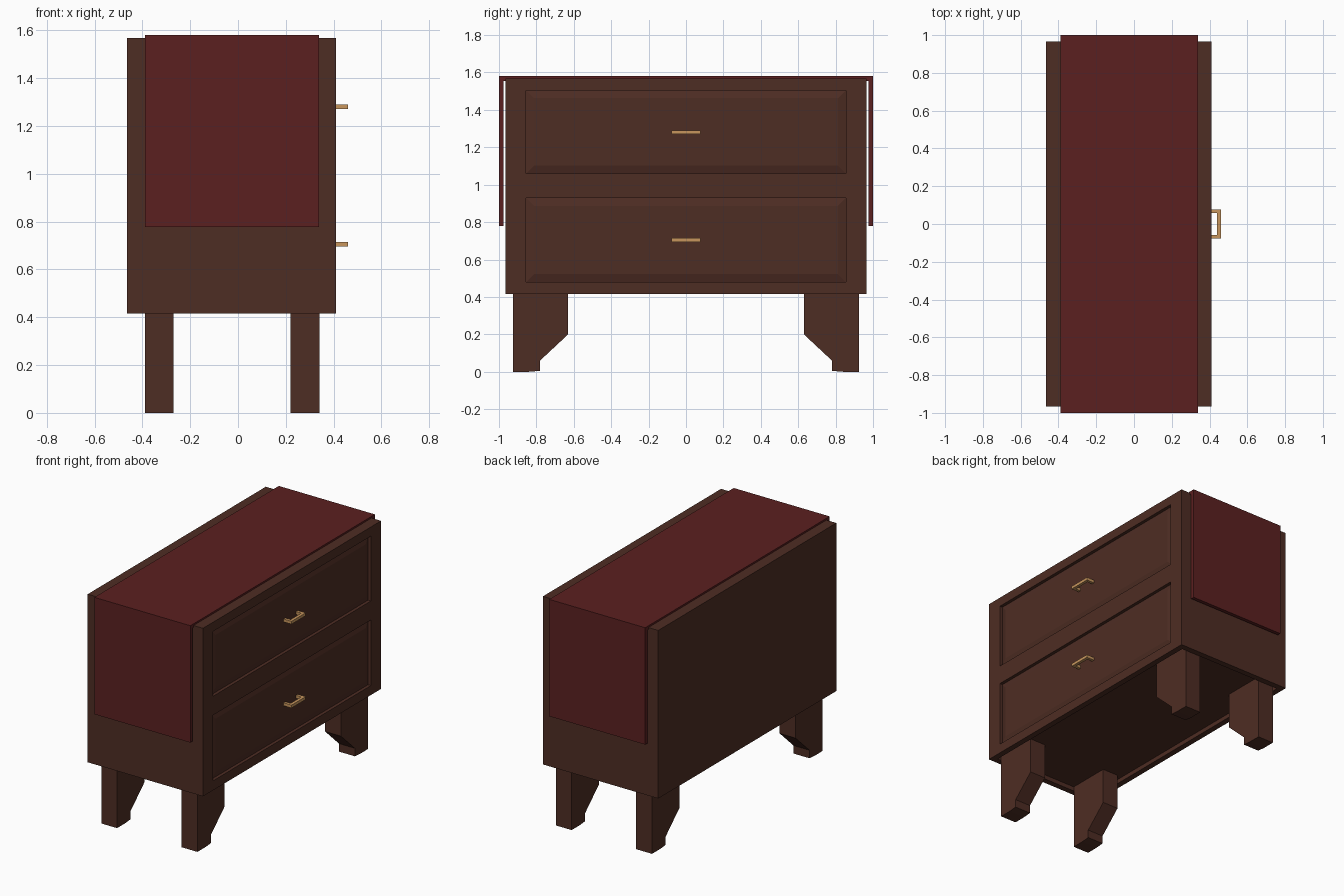
import bpy, bmesh

if "Cube" in bpy.data.objects:
    bpy.data.objects.remove(bpy.data.objects["Cube"])


def material(name, rgb):
    m = bpy.data.materials.new(name)
    m.diffuse_color = (*rgb, 1)
    m.use_nodes = True
    m.node_tree.nodes["Principled BSDF"].inputs["Base Color"].default_value = m.diffuse_color
    return m


WOOD = material("dark wood", (0.076, 0.026, 0.017))
RED = material("dark red cloth", (0.105, 0.0145, 0.0145))
BRASS = material("brass", (0.58, 0.305, 0.11))


def finish(name, bm, mat):
    bmesh.ops.recalc_face_normals(bm, faces=bm.faces)
    me = bpy.data.meshes.new(name)
    bm.to_mesh(me)
    bm.free()
    me.materials.append(mat)
    ob = bpy.data.objects.new(name, me)
    bpy.context.collection.objects.link(ob)
    return ob


def add_box(bm, x, y, z):
    vs = bmesh.ops.create_cube(bm, size=1)["verts"]
    for v in vs:
        v.co = [r[0] if c < 0 else r[1] for c, r in zip(v.co, (x, y, z))]
    return vs


def box(name, x, y, z, mat):
    bm = bmesh.new()
    add_box(bm, x, y, z)
    return finish(name, bm, mat)


def extrude_x(name, profile, x0, x1, mat):
    """Solid from a (y, z) outline, extruded along x."""
    bm = bmesh.new()
    f = bm.faces.new([bm.verts.new((x0, y, z)) for y, z in profile])
    ext = bmesh.ops.extrude_face_region(bm, geom=[f])["geom"]
    for v in ext:
        if isinstance(v, bmesh.types.BMVert):
            v.co.x = x1
    return finish(name, bm, mat)


DRAWERS = {"upper": (1.06, 1.505, 1.28), "lower": (0.48, 0.93, 0.705)}

# Cabinet body, with recesses for the drawers and under the base
body = box("cabinet_body", (-0.465, 0.41), (-0.965, 0.965), (0.415, 1.568), WOOD)
cutters = [box(n + "_drawer_cutter", (0.37, 0.5), (-0.855, 0.855), d[:2], WOOD)
           for n, d in DRAWERS.items()]
cutters.append(box("base_cutter", (-0.425, 0.37), (-0.925, 0.925), (0.3, 0.445), WOOD))
for c in cutters:
    mod = body.modifiers.new(c.name, "BOOLEAN")
    mod.operation = "DIFFERENCE"
    mod.object = c
    c.hide_render = True
    c.hide_set(True)

# Drawer fronts with a slightly raised centre, and their handles
for n, (z0, z1, zh) in DRAWERS.items():
    bm = bmesh.new()
    add_box(bm, (0.365, 0.388), (-0.855, 0.855), (z0, z1))
    bm.normal_update()
    front = max(bm.faces, key=lambda f: f.calc_center_median().x)
    bmesh.ops.inset_region(bm, faces=[front], thickness=0.06)
    for v in front.verts:
        v.co.x += 0.012
    finish(n + "_drawer", bm, WOOD)

    outline = [(0.39, -0.077), (0.46, -0.077), (0.46, 0.077), (0.39, 0.077),
               (0.39, 0.057), (0.44, 0.057), (0.44, -0.057), (0.39, -0.057)]
    bm = bmesh.new()
    f = bm.faces.new([bm.verts.new((x, y, zh - 0.01)) for x, y in outline])
    ext = bmesh.ops.extrude_face_region(bm, geom=[f])["geom"]
    for v in ext:
        if isinstance(v, bmesh.types.BMVert):
            v.co.z = zh + 0.01
    finish(n + "_handle", bm, BRASS)

# Four bracket legs
LEG = [(0.925, 0), (0.84, 0), (0.78, 0.005), (0.78, 0.06),
       (0.63, 0.2), (0.63, 0.45), (0.925, 0.45)]
for side, s in (("left", -1), ("right", 1)):
    for row, x0 in (("back", -0.39), ("front", 0.22)):
        extrude_x(f"{row}_{side}_leg", [(s * y, z) for y, z in LEG],
                  x0, x0 + 0.12, WOOD)

# Runner draped over the top and down both ends
half = [(1.0, 1.58), (1.0, 0.778), (0.975, 0.778), (0.975, 1.555)]
drape = half + [(-y, z) for y, z in reversed(half)]
extrude_x("cloth_runner", drape, -0.39, 0.338, RED)
